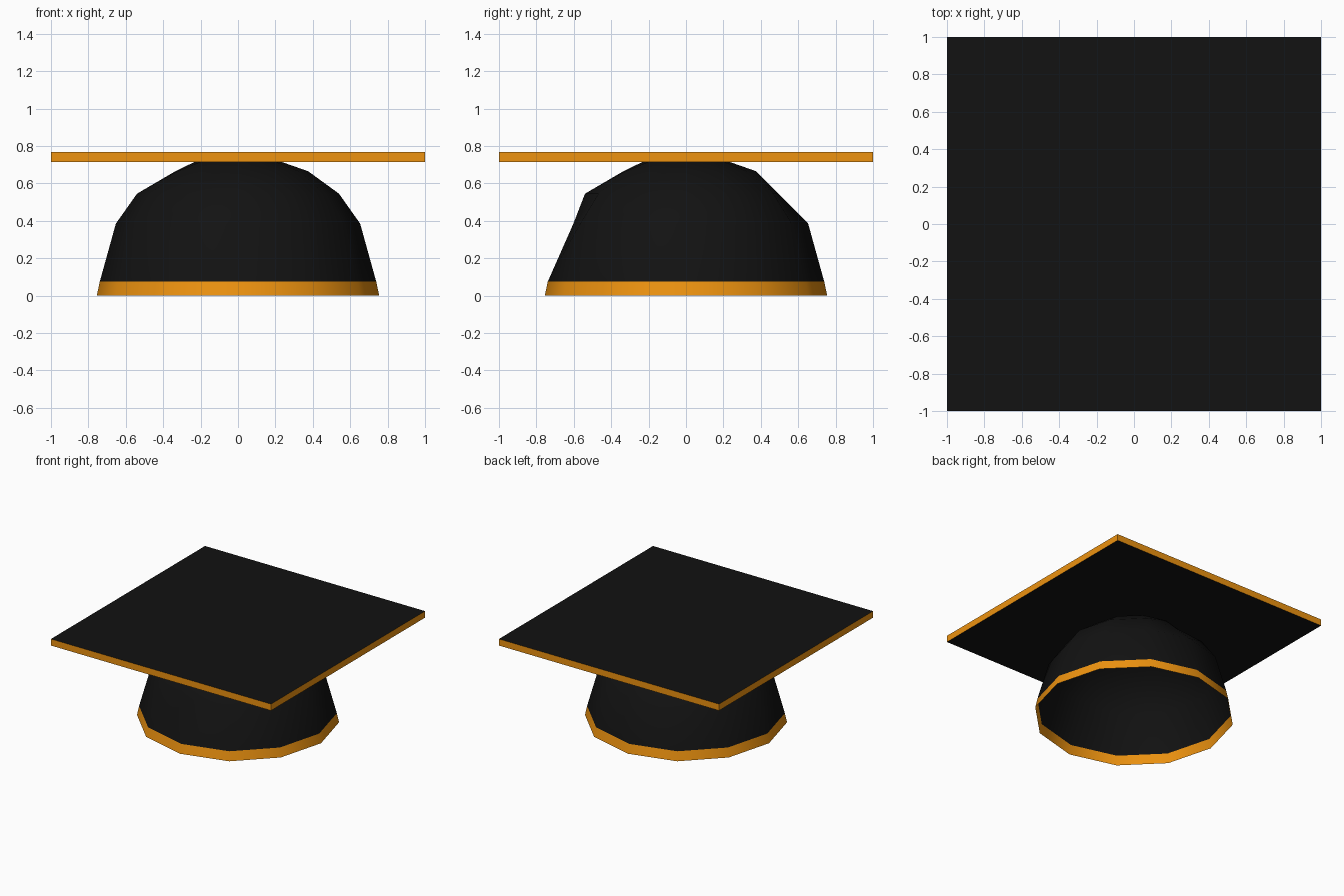
import bpy, bmesh
from math import cos, sin, radians

if "Cube" in bpy.data.objects:
    bpy.data.objects.remove(bpy.data.objects["Cube"])


def material(name, rgb):
    m = bpy.data.materials.new(name)
    m.diffuse_color = (*rgb, 1)
    m.use_nodes = True
    m.node_tree.nodes["Principled BSDF"].inputs["Base Color"].default_value = m.diffuse_color
    return m


black = material("black_cloth", (0.006, 0.006, 0.006))
gold = material("gold_trim", (0.85, 0.29, 0.005))


def finish(name, bm, mats):
    me = bpy.data.meshes.new(name)
    bm.to_mesh(me)
    bm.free()
    for m in mats:
        me.materials.append(m)
    ob = bpy.data.objects.new(name, me)
    bpy.context.collection.objects.link(ob)
    return ob


SIDES = 12


def shell(name, profile, mat, tweaks={}):
    """Open faceted shell; tweaks pulls single vertices in: (ring, degrees) -> radius."""
    bm = bmesh.new()
    rings = []
    for i, (r, z) in enumerate(profile):
        ring = []
        for k in range(SIDES):
            deg = k * 360 // SIDES
            rr = tweaks.get((i, deg), r)
            a = radians(deg)
            ring.append(bm.verts.new((rr * cos(a), rr * sin(a), z)))
        rings.append(ring)
    for lo, hi in zip(rings, rings[1:]):
        for k in range(SIDES):
            n = (k + 1) % SIDES
            f = bm.faces.new((lo[k], lo[n], hi[n], hi[k]))
            f.smooth = True
    return finish(name, bm, [mat])


# Skull cap: open low-poly dome, slightly uneven where facets are merged
shell("skull_cap",
      [(0.739, 0.075), (0.653, 0.385), (0.54, 0.545), (0.375, 0.665), (0.23, 0.716)],
      black,
      {(1, 270): 0.602, (2, 90): 0.493, (3, 180): 0.335, (3, 270): 0.335})

# Gold band around the lower rim
shell("rim_band", [(0.755, 0.0), (0.739, 0.075)], gold)

# Square board: black top and underside, gold edges
bm = bmesh.new()
bmesh.ops.create_cube(bm, size=1)
for v in bm.verts:
    v.co = (v.co.x * 2, v.co.y * 2, 0.742 + v.co.z * 0.054)
bm.normal_update()
for f in bm.faces:
    f.material_index = 0 if abs(f.normal.z) > 0.5 else 1
finish("board", bm, [black, gold])
